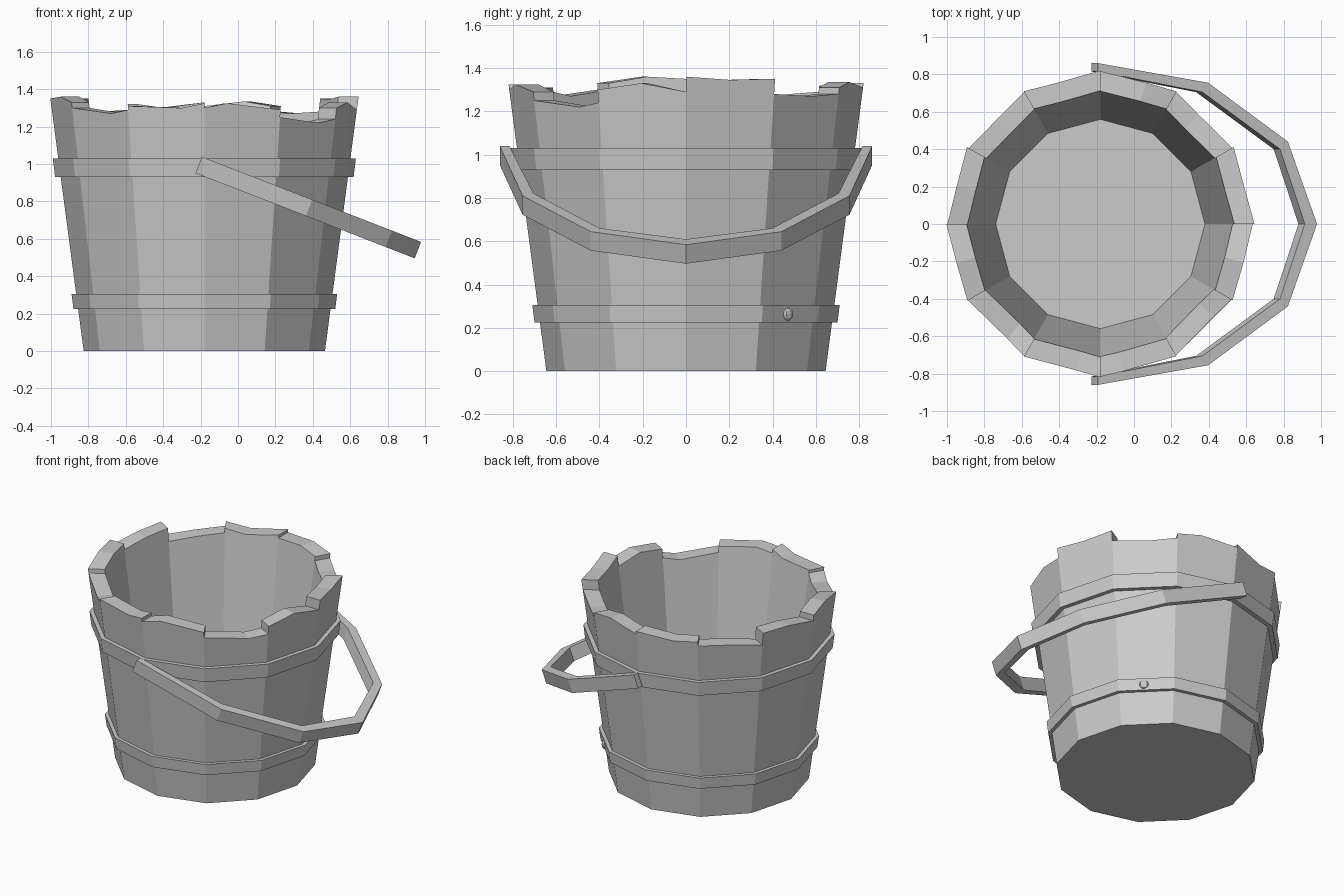
import bpy, bmesh
from math import cos, sin, radians
from mathutils import Vector, Matrix

if "Cube" in bpy.data.objects:
    bpy.data.objects.remove(bpy.data.objects["Cube"])

CX, N = -0.18, 12          # bucket axis and number of staves
FLOOR = 0.17


def finish(name, bm):
    bmesh.ops.remove_doubles(bm, verts=bm.verts, dist=1e-5)
    bmesh.ops.recalc_face_normals(bm, faces=bm.faces)
    mesh = bpy.data.meshes.new(name)
    bm.to_mesh(mesh)
    bm.free()
    ob = bpy.data.objects.new(name, mesh)
    bpy.context.collection.objects.link(ob)
    return ob


def face(bm, pts):
    return bm.faces.new([bm.verts.new(p) for p in pts])


def ring_pt(k, r, z):
    a = radians(30 * k)
    return Vector((CX + r * cos(a), r * sin(a), z))


def outer(z):
    return 0.645 + 0.132 * z


def inner(z):
    return 0.537 + 0.132 * z


def wall_pt(k, t, z, radius):
    # point on the flat side between corner k and k+1
    return ring_pt(k, radius(z), z).lerp(ring_pt(k + 1, radius(z), z), t)


# Staves: uneven worn tops (start height, dip position, dip height, end height)
tops = [(1.36, .5, 1.345, 1.35), (1.28, .6, 1.27, 1.28), (1.31, .4, 1.335, 1.31),
        (1.33, .6, 1.30, 1.32), (1.29, .5, 1.28, 1.26), (1.35, .5, 1.34, 1.31),
        (1.35, .5, 1.36, 1.33), (1.30, .7, 1.27, 1.29), (1.31, .7, 1.30, 1.325),
        (1.30, .3, 1.325, 1.29), (1.25, .7, 1.22, 1.24), (1.30, .5, 1.33, 1.29)]
bm = bmesh.new()
for k, (a, t, m, b) in enumerate(tops):
    rim = [(0, a), (t, m), (1, b)]
    o = [wall_pt(k, s, z, outer) for s, z in rim]
    i = [wall_pt(k, s, z, inner) for s, z in rim]
    face(bm, [wall_pt(k, 0, 0, outer), wall_pt(k, 1, 0, outer), o[2], o[1], o[0]])
    face(bm, [wall_pt(k, 1, FLOOR, inner), wall_pt(k, 0, FLOOR, inner), i[0], i[1], i[2]])
    face(bm, [o[0], o[1], i[1], i[0]])
    face(bm, [o[1], o[2], i[2], i[1]])
    # step to the next stave
    nz = tops[(k + 1) % N][0]
    if abs(nz - b) > 1e-4:
        face(bm, [o[2], i[2], ring_pt(k + 1, inner(nz), nz), ring_pt(k + 1, outer(nz), nz)])
# Base and inside floor
face(bm, [ring_pt(k, outer(0), 0) for k in range(N)])
face(bm, [ring_pt(k, inner(FLOOR), FLOOR) for k in range(N)])
finish("bucket_staves", bm)


# Hoops
def hoop(name, z0, z1, r0, r1):
    bm = bmesh.new()
    prof = [(r0, z0), (r1, z1), (outer(z1) - 0.01, z1), (outer(z0) - 0.01, z0)]
    for k in range(N):
        for j in range(4):
            p, q = prof[j], prof[(j + 1) % 4]
            face(bm, [ring_pt(k, *p), ring_pt(k + 1, *p), ring_pt(k + 1, *q), ring_pt(k, *q)])
    finish(name, bm)


hoop("upper_hoop", 0.93, 1.03, 0.798, 0.81)
hoop("lower_hoop", 0.225, 0.305, 0.70, 0.71)

# Rivet on the lower hoop
bm = bmesh.new()
bmesh.ops.create_uvsphere(bm, u_segments=8, v_segments=6, radius=0.03,
                          matrix=Matrix.Translation((0.313, 0.472, 0.263))
                          @ Matrix.Rotation(radians(45), 4, 'Z') @ Matrix.Diagonal((0.5, 1, 1, 1)))
finish("rivet", bm)

# Handle: flat bent strip in a tilted plane, mirrored across y
out_path = [(0, .86), (.633, .755), (1.09, .44), (1.257, 0)]
in_path = [(0, .815), (.60, .705), (1.045, .40), (1.187, 0)]
out_path += [(u, -y) for u, y in reversed(out_path[:-1])]
in_path += [(u, -y) for u, y in reversed(in_path[:-1])]
U, W, ORG = Vector((.932, 0, -.362)), Vector((.362, 0, .932)), Vector((-.21, 0, .995))


def strip_pt(p, w):
    return ORG + U * p[0] + Vector((0, p[1], 0)) + W * w


bm = bmesh.new()
sections = [[strip_pt(o, -.047), strip_pt(o, .047), strip_pt(i, .047), strip_pt(i, -.047)]
            for o, i in zip(out_path, in_path)]
for s, e in zip(sections, sections[1:]):
    for j in range(4):
        face(bm, [s[j], s[(j + 1) % 4], e[(j + 1) % 4], e[j]])
face(bm, sections[0])
face(bm, sections[-1])
finish("handle", bm)
